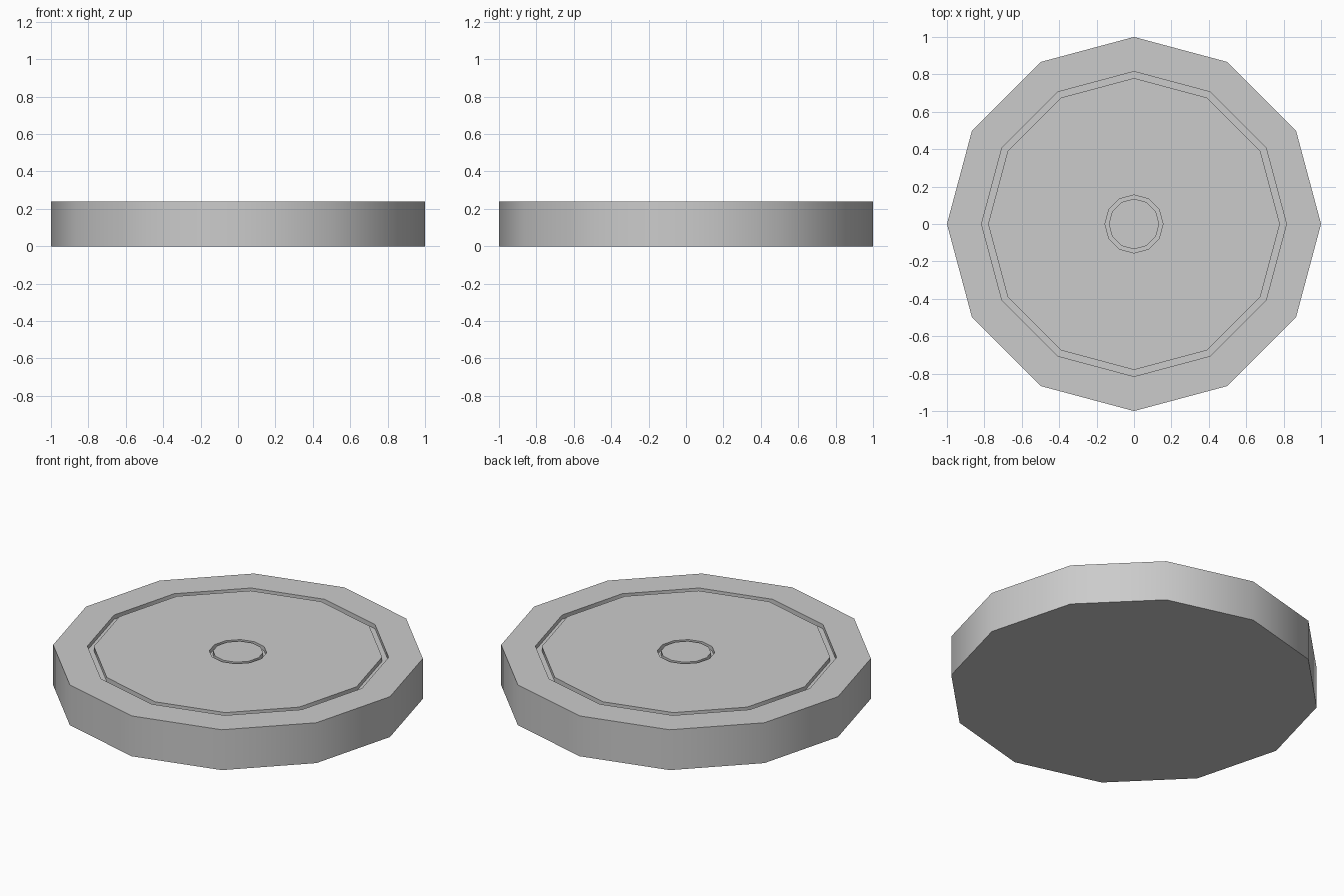
import bpy, bmesh
from math import cos, sin, pi, radians

if "Cube" in bpy.data.objects:
    bpy.data.objects.remove(bpy.data.objects["Cube"])

SIDES = 12
TOP = 0.24
GROOVE = 0.025


def lathe(name, profile):
    """Turn a (radius, z) profile into a closed 12-sided solid."""
    bm = bmesh.new()
    rings = [[bm.verts.new((r * cos(2 * pi * i / SIDES), r * sin(2 * pi * i / SIDES), z))
              for i in range(SIDES)] for r, z in profile]
    for a, b in zip(rings, rings[1:]):
        for i in range(SIDES):
            j = (i + 1) % SIDES
            bm.faces.new((a[i], a[j], b[j], b[i]))
    bm.faces.new(rings[0][::-1])
    bm.faces.new(rings[-1])
    bmesh.ops.recalc_face_normals(bm, faces=bm.faces)
    mesh = bpy.data.meshes.new(name)
    bm.to_mesh(mesh)
    bm.free()
    obj = bpy.data.objects.new(name, mesh)
    bpy.context.collection.objects.link(obj)
    bpy.ops.object.select_all(action='DESELECT')
    obj.select_set(True)
    bpy.context.view_layer.objects.active = obj
    bpy.ops.object.shade_smooth_by_angle(angle=radians(40))
    return obj


def groove(outer, inner):
    """Profile points of a square channel cut in the top."""
    low = TOP - GROOVE
    return [(outer, TOP), (outer, low), (inner, low), (inner, TOP)]


# Round plate with a wide groove and a small central groove
lathe("round_plate", [(1, 0), (1, TOP)] + groove(0.815, 0.78) + groove(0.155, 0.135))
